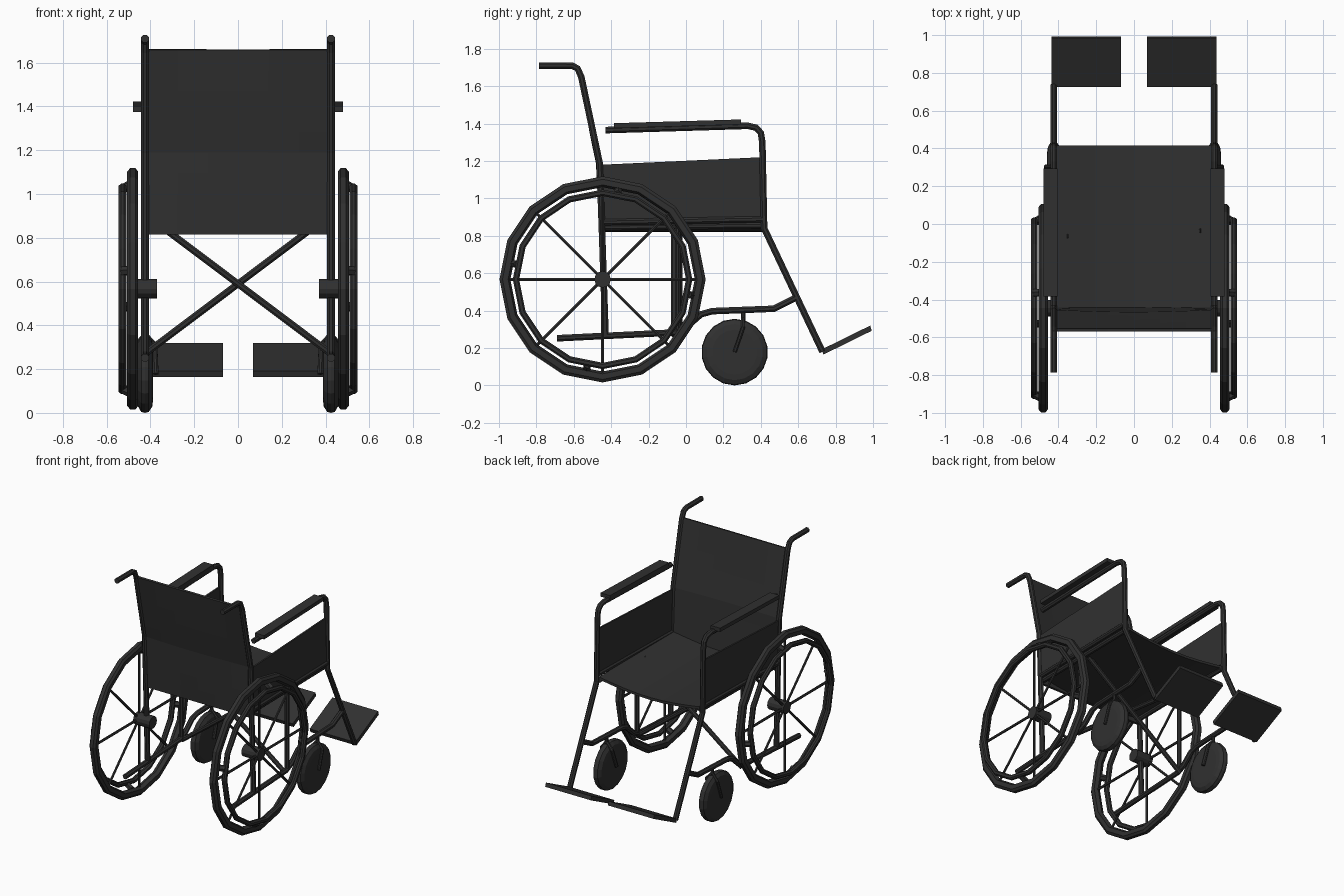
import bpy, bmesh, math
from mathutils import Vector, Matrix

if "Cube" in bpy.data.objects:
    bpy.data.objects.remove(bpy.data.objects["Cube"])

mat = bpy.data.materials.new("charcoal")
mat.diffuse_color = (0.03, 0.03, 0.03, 1)
mat.use_nodes = True
mat.node_tree.nodes["Principled BSDF"].inputs["Base Color"].default_value = mat.diffuse_color


def finish(name, bm):
    bmesh.ops.recalc_face_normals(bm, faces=bm.faces)
    me = bpy.data.meshes.new(name)
    bm.to_mesh(me)
    bm.free()
    me.materials.append(mat)
    ob = bpy.data.objects.new(name, me)
    bpy.context.collection.objects.link(ob)
    return ob


def tube(name, pts, r, sides=8):
    """Mitred tube swept along a list of points."""
    bm = bmesh.new()
    P = [Vector(p) for p in pts]
    rings = []
    d0 = (P[1] - P[0]).normalized()
    u = d0.cross(Vector((1, 0, 0)))
    if u.length < 0.1:
        u = d0.cross(Vector((0, 0, 1)))
    u.normalize()
    for i, p in enumerate(P):
        a = (p - P[i - 1]).normalized() if i else d0
        b = (P[i + 1] - p).normalized() if i < len(P) - 1 else a
        t = (a + b).normalized()
        u = (u - t * u.dot(t)).normalized()
        v = t.cross(u)
        rings.append([bm.verts.new(p + r * (u * math.cos(k) + v * math.sin(k)))
                      for k in (math.tau * (j + .5) / sides for j in range(sides))])
    for A, B in zip(rings, rings[1:]):
        for j in range(sides):
            k = (j + 1) % sides
            bm.faces.new((A[j], A[k], B[k], B[j]))
    bm.faces.new(rings[0])
    bm.faces.new(rings[-1])
    return finish(name, bm)


def lathe(name, prof, cy, cz, seg, s, ring=True):
    """Turn an (x, radius) profile round a sideways axle."""
    bm = bmesh.new()
    R = []
    for i in range(seg):
        a = math.tau * i / seg
        R.append([bm.verts.new((s * x, cy + r * math.sin(a), cz + r * math.cos(a)))
                  for x, r in prof])
    n = len(prof)
    for i in range(seg):
        A, B = R[i], R[(i + 1) % seg]
        for j in range(n if ring else n - 1):
            k = (j + 1) % n
            bm.faces.new((A[j], A[k], B[k], B[j]))
    if not ring:
        bm.faces.new([r[0] for r in R])
        bm.faces.new([r[-1] for r in R])
    return finish(name, bm)


def prism(name, yz, x0, x1):
    """Side outline in y, z extruded across x."""
    bm = bmesh.new()
    A = [bm.verts.new((x0, y, z)) for y, z in yz]
    B = [bm.verts.new((x1, y, z)) for y, z in yz]
    bm.faces.new(A)
    bm.faces.new(B)
    for i in range(len(yz)):
        k = (i + 1) % len(yz)
        bm.faces.new((A[i], A[k], B[k], B[i]))
    return finish(name, bm)


def sheet(name, f, nu, nv, thick):
    """Cloth panel from a surface function."""
    bm = bmesh.new()
    g = [[bm.verts.new(f(i / nu, j / nv)) for j in range(nv + 1)] for i in range(nu + 1)]
    for i in range(nu):
        for j in range(nv):
            bm.faces.new((g[i][j], g[i + 1][j], g[i + 1][j + 1], g[i][j + 1]))
    ob = finish(name, bm)
    m = ob.modifiers.new("thickness", 'SOLIDIFY')
    m.thickness = thick
    m.offset = 0
    return ob


CY, CZ, X = -0.446, 0.567, 0.425

for s, side in ((1, "right"), (-1, "left")):
    def path(pts, x=X):
        return [(s * x, y, z) for y, z in pts]

    # Rear wheel
    lathe(side + "_tyre", [(.456, .505), (.456, .535), (.468, .551), (.493, .551),
                           (.506, .535), (.506, .505), (.48, .493)], CY, CZ, 16, s)
    lathe(side + "_hand_rim", [(.51, .455), (.51, .471), (.521, .48), (.535, .48),
                               (.545, .471), (.545, .455), (.535, .446), (.521, .446)],
          CY, CZ, 16, s)
    lathe(side + "_hub", [(.37, .044), (.5, .044)], CY, CZ, 12, s, False)
    for i in range(4):
        a = i * math.pi / 4
        d = Vector((0, math.cos(a), math.sin(a)))
        c = Vector((s * .482, CY, CZ))
        tube(side + "_spokes", [c - d * .497, c + d * .497], .009, 6)
        # Clips joining the hand rim to the wheel
        b = math.radians(-10 + 90 * i)
        e = Vector((0, math.cos(b), math.sin(b)))
        tube(side + "_rim_clip", [c + e * .487, c + e * .463 + Vector((s * .045, 0, 0))], .022, 6)

    # Caster wheel and fork
    lathe(side + "_caster", [(.388, .12), (.392, .15), (.408, .174), (.425, .178), (.442, .174),
                             (.456, .15), (.46, .12)], .26, .178, 18, s, False)
    tube(side + "_caster_fork", [(s * .425, .305, .40), (s * .425, .305, .36), (s * .38, .305, .31),
                                 (s * .375, .26, .178)], .013)
    tube(side + "_caster_fork_outer", [(s * .425, .305, .36), (s * .466, .305, .31),
                                       (s * .468, .26, .178)], .011)

    # Frame tubes
    tube(side + "_back_post", path([(-.785, 1.71), (-.61, 1.71), (-.58, 1.695), (-.56, 1.65),
                                    (-.462, 1.19), (-.45, .85), (-.43, .26)]), .019)
    tube(side + "_arm_and_front_leg", path([(-.43, 1.365), (.33, 1.388), (.375, 1.378), (.4, 1.35),
                                            (.408, 1.30), (.418, .84), (.73, .18)]), .019)
    tube(side + "_lower_rail", path([(-.69, .252), (-.06, .283), (.0, .31), (.08, .38), (.14, .397),
                                     (.47, .41), (.59, .47)]), .019)
    tube(side + "_seat_rail", path([(-.45, .872), (.415, .888)]), .018)
    tube(side + "_seat_bar", path([(-.45, .845), (.415, .855)], .405), .018)
    tube(side + "_middle_post", path([(-.045, .28), (-.045, .87)]), .016)

    # Arm pad, side panel, foot plate
    prism(side + "_arm_pad", [(-.385, 1.375), (-.385, 1.402), (.295, 1.422), (.295, 1.395)],
          s * .405, s * .48)
    prism(side + "_side_panel", [(-.45, .87), (-.45, 1.18), (.405, 1.22), (.405, .885)],
          s * .419, s * .431)
    prism(side + "_foot_plate", [(.735, .165), (.725, .192), (.985, .32), (.993, .292)],
          s * .068, s * .436)

    # Crossing brace
    y = -.05 + .015 * s
    tube(side + "_cross_brace", [(-s * .425, y, .27), (s * .36, y, .86)], .017)

# Sagging seat and slung backrest
sheet("seat", lambda u, v: (-.41 + .82 * u, -.455 + .87 * v,
                            .868 - .04 * math.sin(math.pi * u)), 8, 4, .018)


def back(u, v):
    z = .815 + .845 * v
    y = -.447 - .015 * (z - .815) / .375 if z < 1.19 else -.462 - .1 * (z - 1.19) / .47
    return (-.415 + .83 * u, y - .012 * math.sin(math.pi * u) * math.sin(math.pi * v), z)


sheet("backrest", back, 6, 9, .016)
